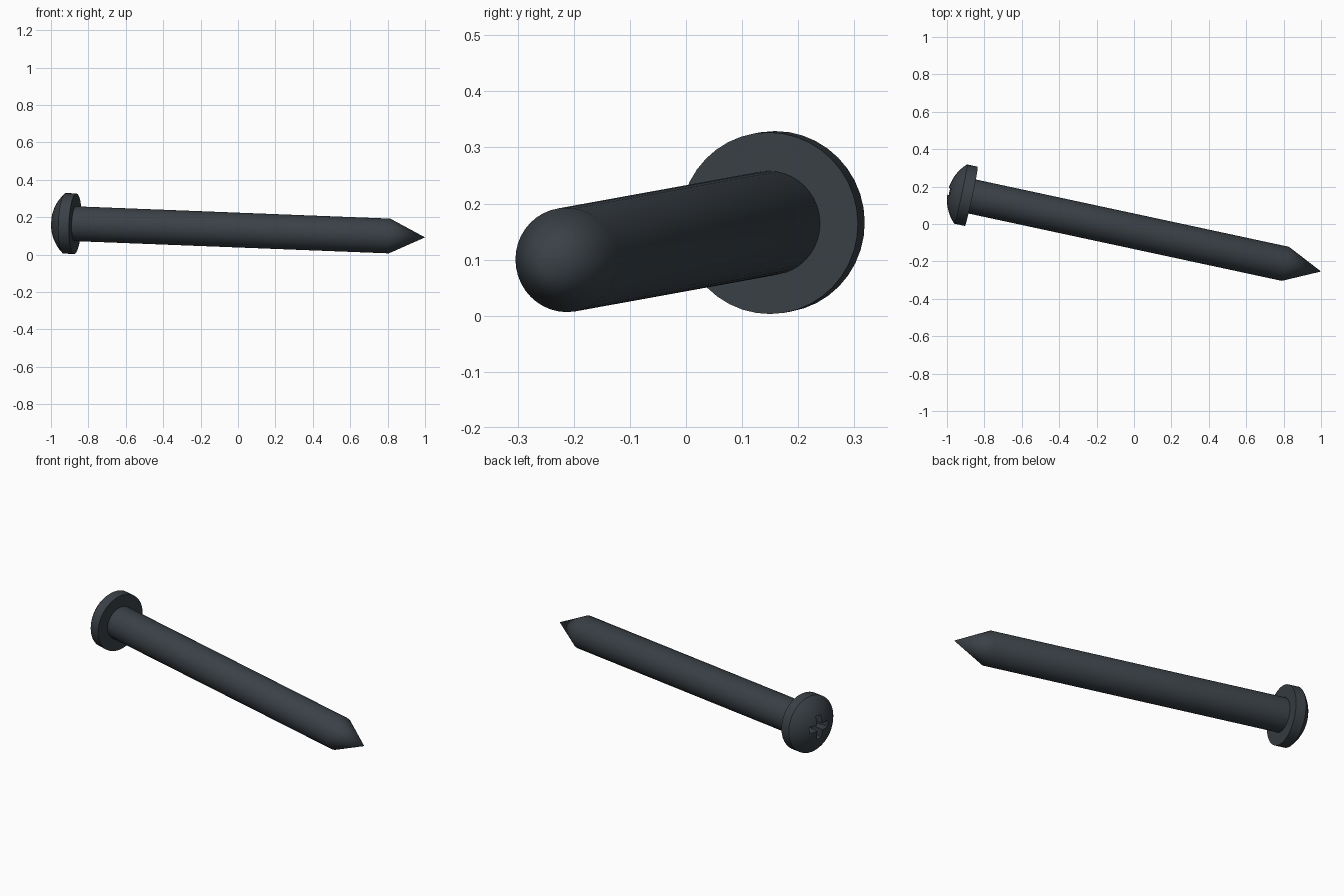
import bpy, bmesh, math
from mathutils import Vector, Matrix

if "Cube" in bpy.data.objects:
    bpy.data.objects.remove(bpy.data.objects["Cube"])

steel = bpy.data.materials.new("dark_steel")
steel.use_nodes = True
colour = (0.042, 0.052, 0.062, 1)
steel.diffuse_color = colour
steel.node_tree.nodes["Principled BSDF"].inputs["Base Color"].default_value = colour

# The screw lies tilted: local z runs from the underside of the head to the tip
SEAT = Vector((-0.87, 0.148, 0.165))
TIP = Vector((1.0, -0.254, 0.092))
LENGTH = (TIP - SEAT).length
PLACE = Matrix.Translation(SEAT) @ (TIP - SEAT).to_track_quat('Z', 'Y').to_matrix().to_4x4()
SHAFT_R, HEAD_R, RIM, DOME = 0.093, 0.162, 0.058, 0.07


def finish(name, bm):
    bmesh.ops.recalc_face_normals(bm, faces=bm.faces)
    mesh = bpy.data.meshes.new(name)
    bm.to_mesh(mesh)
    bm.free()
    mesh.materials.append(steel)
    obj = bpy.data.objects.new(name, mesh)
    bpy.context.collection.objects.link(obj)
    obj.matrix_world = PLACE
    return obj


def lathe(name, profile, steps=40):
    bm = bmesh.new()
    verts = [bm.verts.new((r, 0, z)) for r, z in profile]
    edges = [bm.edges.new(pair) for pair in zip(verts, verts[1:])]
    bmesh.ops.spin(bm, geom=verts + edges, cent=(0, 0, 0), axis=(0, 0, 1),
                   angle=math.tau, steps=steps, use_duplicate=False)
    bmesh.ops.remove_doubles(bm, verts=bm.verts, dist=0.0001)
    return finish(name, bm)


def smooth(obj):
    bpy.ops.object.select_all(action='DESELECT')
    obj.select_set(True)
    bpy.context.view_layer.objects.active = obj
    bpy.ops.object.shade_smooth_by_angle(angle=math.radians(30))


# Shaft with conical point
shaft = lathe("shaft", [(0, -0.005), (SHAFT_R, -0.005),
                        (SHAFT_R, LENGTH - 0.195), (0, LENGTH)])

# Pan head: straight rim and spherical dome
ball = (HEAD_R ** 2 + DOME ** 2) / (2 * DOME)
sweep = math.asin(HEAD_R / ball)
arc = [(ball * math.sin(a), ball - DOME - RIM - ball * math.cos(a))
       for a in (sweep * (1 - i / 8) for i in range(9))]
head = lathe("head", [(0, 0), (HEAD_R, 0)] + arc)

# Tapered cross-shaped drive recess
bm = bmesh.new()
ARM, HALF = 0.08, 0.021
outline = []
for k in range(4):
    turn = Matrix.Rotation(k * math.pi / 2, 3, 'Z')
    outline += [turn @ Vector(p) for p in
                ((HALF, -HALF, 0), (ARM, -HALF, 0), (ARM, HALF, 0))]
top = [bm.verts.new((p.x, p.y, -0.16)) for p in outline]
floor = [bm.verts.new((p.x * 0.6, p.y * 0.6, -0.05)) for p in outline]
bm.faces.new(top)
bm.faces.new(floor)
for i in range(len(top)):
    j = (i + 1) % len(top)
    bm.faces.new((top[i], top[j], floor[j], floor[i]))
cutter = finish("recess_cutter", bm)
cutter.hide_render = True

cut = head.modifiers.new("drive_recess", 'BOOLEAN')
cut.operation = 'DIFFERENCE'
cut.solver = 'EXACT'
cut.object = cutter
bpy.context.view_layer.objects.active = head
bpy.ops.object.modifier_apply(modifier=cut.name)
bpy.data.objects.remove(cutter)

for part in (shaft, head):
    smooth(part)
